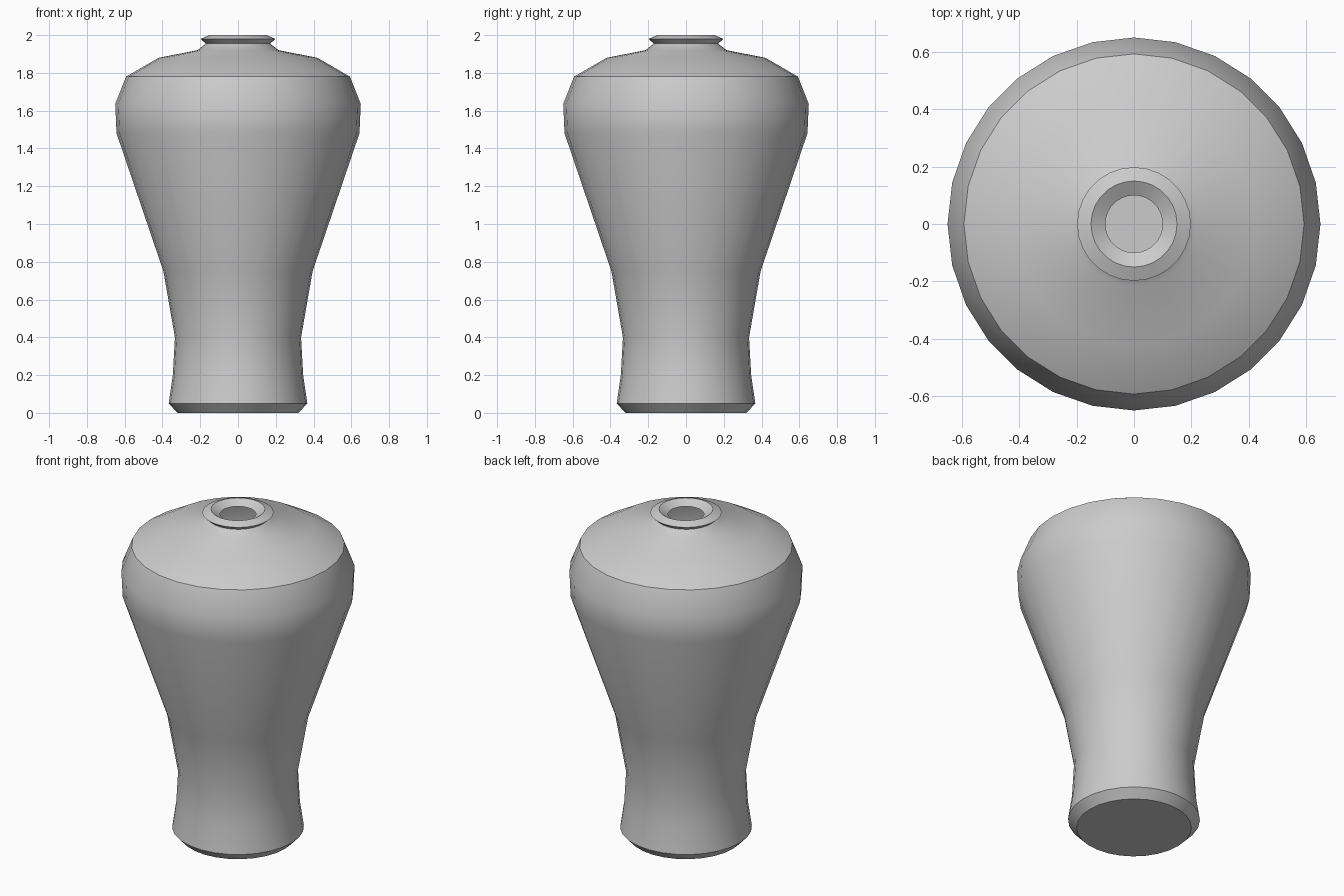
import bpy, bmesh
from math import cos, sin, pi, radians

if "Cube" in bpy.data.objects:
    bpy.data.objects.remove(bpy.data.objects["Cube"])

SIDES = 28

# (radius, height) from the foot up over the shoulder to the inner lip
profile = [
    (0.32, 0.0), (0.367, 0.05), (0.345, 0.2), (0.334, 0.4), (0.395, 0.75),
    (0.643, 1.48), (0.65, 1.635), (0.593, 1.78), (0.42, 1.88), (0.215, 1.92),
    (0.17, 1.955), (0.198, 1.98), (0.15, 2.0), (0.10, 1.97),
]

# Lathe the thin shell, closed at the foot and open at the mouth
bm = bmesh.new()
rings = [[bm.verts.new((r * cos(2 * pi * i / SIDES), r * sin(2 * pi * i / SIDES), z))
          for i in range(SIDES)] for r, z in profile]
for low, high in zip(rings, rings[1:]):
    for i in range(SIDES):
        j = (i + 1) % SIDES
        bm.faces.new((low[i], low[j], high[j], high[i]))
bm.faces.new(rings[0][::-1])

mesh = bpy.data.meshes.new("vase")
bm.to_mesh(mesh)
bm.free()
vase = bpy.data.objects.new("vase", mesh)
bpy.context.collection.objects.link(vase)

# Smooth curves, with crisp foot, shoulder and lip edges
bpy.context.view_layer.objects.active = vase
vase.select_set(True)
bpy.ops.object.shade_smooth_by_angle(angle=radians(30))
